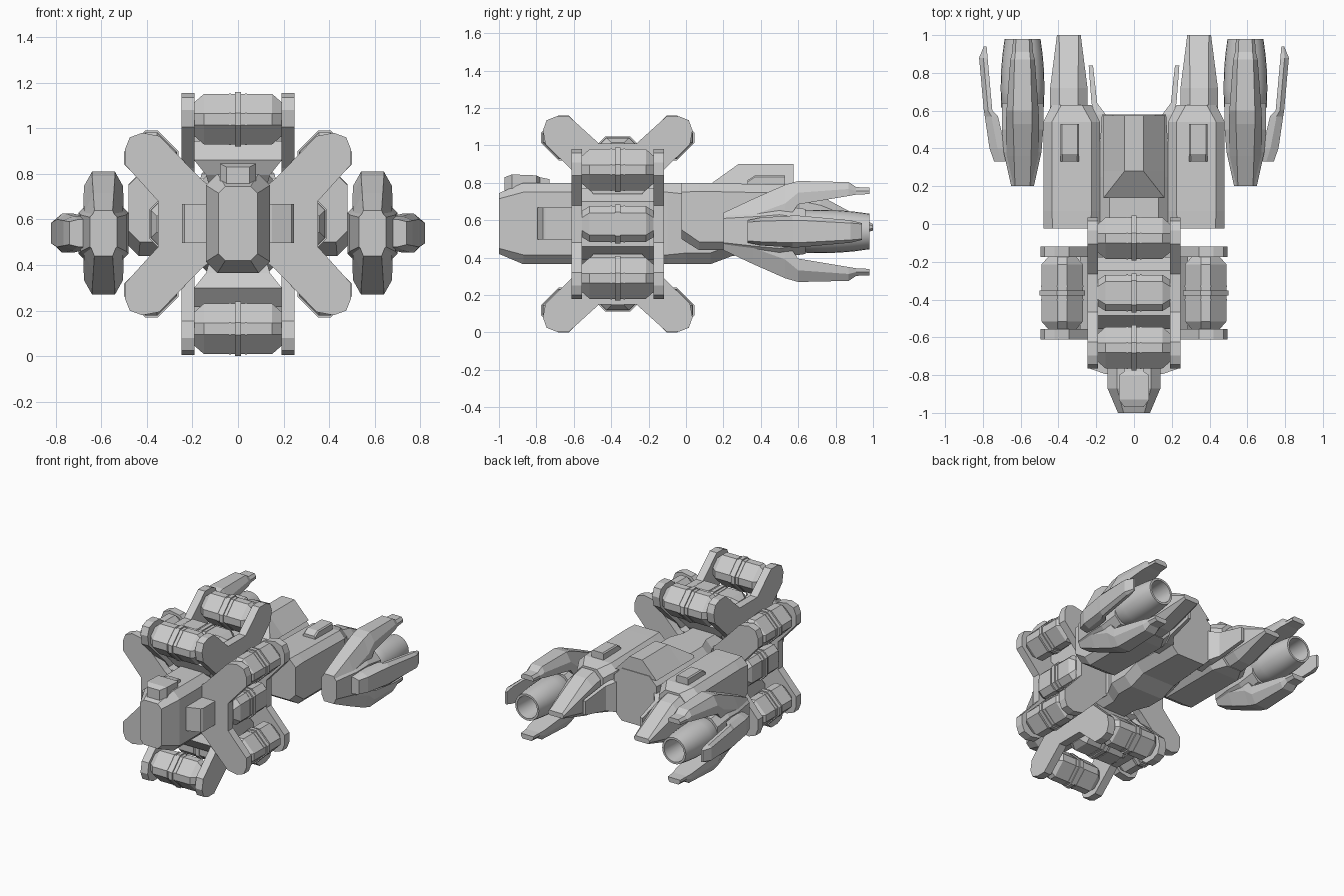
import bpy, bmesh, math
from mathutils import Vector

if "Cube" in bpy.data.objects:
    bpy.data.objects.remove(bpy.data.objects["Cube"])

CY, CZ = -0.365, 0.58      # centre of the cargo section
PX, PZ = 0.59, 0.54        # engine pod axis


def loft(name, rings):
    """Closed solid through a list of equal-length point rings."""
    bm = bmesh.new()
    vr = [[bm.verts.new(p) for p in ring] for ring in rings]
    n = len(vr[0])
    for a, b in zip(vr, vr[1:]):
        for i in range(n):
            bm.faces.new((a[i], a[(i + 1) % n], b[(i + 1) % n], b[i]))
    bm.faces.new(vr[0])
    bm.faces.new(vr[-1])
    bmesh.ops.recalc_face_normals(bm, faces=bm.faces)
    me = bpy.data.meshes.new(name)
    bm.to_mesh(me)
    bm.free()
    ob = bpy.data.objects.new(name, me)
    bpy.context.collection.objects.link(ob)
    return ob


def octo(hu, hv, c):
    """Rectangle with chamfered corners."""
    return [(hu - c, -hv), (hu, -hv + c), (hu, hv - c), (hu - c, hv),
            (-hu + c, hv), (-hu, hv - c), (-hu, -hv + c), (-hu + c, -hv)]


def body(name, stations, cx=0.0):
    """Loft along y; station = (y, half width, z low, z high, chamfer)."""
    return loft(name, [[(cx + u, y, (z0 + z1) / 2 + v)
                        for u, v in octo(hx, (z1 - z0) / 2, c)]
                       for y, hx, z0, z1, c in stations])


# --- central hull, dorsal ridge and nose details
body("hull", [(-1.0, .085, .42, .745, .03), (-.87, .14, .365, .80, .05),
              (-.1, .14, .365, .80, .05), (0.0, .19, .365, .80, .06),
              (.13, .19, .365, .80, .06), (.25, .19, .41, .80, .06),
              (.58, .17, .42, .80, .06)])
loft("dorsal_ridge", [[(-a, y, .78), (a, y, .78), (b, y, z), (-b, y, z)]
                      for y, a, b, z in ((.14, .165, .16, .80), (.28, .165, .05, .90),
                                         (.575, .165, .05, .90))])
loft("nose_sensor", [[(-w, y, .74), (w, y, .74), (w, y, z), (-w, y, z)]
                     for y, w, z in ((-.97, .05, .83), (-.93, .08, .845),
                                     (-.80, .08, .84), (-.78, .05, .83), (-.73, .05, .82))])
for s in (-1, 1):
    loft("nose_side_block", [[(s * .12, y, .497), (s * x, y, .497),
                              (s * x, y, .668), (s * .12, y, .668)]
                             for y, x in ((-.795, .15), (-.765, .235), (-.75, .245), (-.56, .245))])


# --- cargo cradles: a along the container axis, t sideways, r outward
HALF = [(.10, .35), (.26, .495), (.33, .495), (.38, .475), (.40, .42),
        (.386, .345), (.20, .165), (.13, .08)]
PLATE = HALF + [(-t, r) for t, r in reversed(HALF)]


def container(place, t0, r0, tilt):
    ca, sa = math.cos(tilt), math.sin(tilt)

    def ring(a, h, c):
        return [place(a, t0 + u * ca - v * sa, r0 + u * sa + v * ca)
                for u, v in octo(h, h, c)]
    loft("container", [ring(a, h, .036) for a, h in
                       ((-.192, .07), (-.15, .096), (.15, .096), (.192, .07))])
    for a, w, e in ((0, .014, .104), (-.035, .004, .099), (.035, .004, .099)):
        loft("container_band", [ring(a - w, e, .039), ring(a + w, e, .039)])


def cradle(place):
    for s in (-1, 1):
        loft("cradle_plate", [[place(s * a, t, r) for t, r in PLATE] for a in (.19, .247)])
    loft("cradle_bed", [[place(u, v, r) for u, v in
                         ((-w, -d), (w, -d), (w, d), (-w, d))]
                        for r, w, d in ((.10, .13, .13), (.135, .14, .16),
                                        (.20, .192, .19), (.285, .192, .12))])
    container(place, 0, .285, 0)
    for s in (-1, 1):
        container(place, s * .29, .38, math.pi / 4)


for s in (-1, 1):
    cradle(lambda a, t, r: Vector((a, CY + t, CZ + s * (r + .08))))
    cradle(lambda a, t, r: Vector((s * r, CY + a, CZ + t)))


# --- claw fins; station = (y, r inner, r outer, half width inner, half width outer)
def claw(name, stations, place):
    loft(name, [[place(y, -wi, ri), place(y, wi, ri), place(y, wi, (ri + ro) / 2),
                 place(y, wo, ro), place(y, -wo, ro), place(y, -wi, (ri + ro) / 2)]
                for y, ri, ro, wi, wo in stations])


TALL = [(.20, 0, .10, .06, .04), (.36, 0, .175, .085, .045), (.53, .05, .25, .088, .05),
        (.60, .145, .27, .085, .05), (.87, .19, .264, .065, .042), (.91, .197, .237, .055, .038),
        (.98, .20, .235, .05, .035)]
SIDE = [(.33, .07, .15, .06, .05), (.40, .09, .175, .075, .055), (.57, .13, .20, .085, .06),
        (.60, .16, .205, .085, .06), (.88, .185, .23, .06, .045), (.94, .19, .205, .045, .04)]

for s in (-1, 1):
    # inner engine block with a wedge tail
    body("engine_block", [(-.025, .15, .50, .80, .05), (.07, .15, .44, .80, .045),
                          (.54, .15, .44, .79, .045), (.63, .105, .45, .765, .05)], s * .33)
    body("engine_tail", [(.58, .10, .45, .76, .05), (.72, .099, .46, .73, .05),
                         (1.0, .063, .545, .58, .012)], s * .345)
    body("engine_hatch", [(.33, .048, .77, .815, .01), (.37, .048, .77, .84, .008),
                          (.53, .048, .77, .84, .008)], s * .34)
    # thin fin between hull and engine
    loft("inner_fin", [[(s * x0, y, CZ - h), (s * x1, y, CZ - h),
                        (s * x1, y, CZ + h), (s * x0, y, CZ + h)]
                       for y, x0, x1, h in ((.45, .12, .21, .12), (.58, .15, .205, .11),
                                            (.64, .195, .225, .09), (.84, .217, .24, .05))])
    # outer pod core and its claws
    body("pod_core", [(.20, .06, .45, .64, .03), (.38, .10, .41, .67, .05),
                      (.50, .11, .40, .68, .05), (.64, .11, .42, .66, .05)], s * PX)
    for d, nm in ((1, "upper_claw"), (-1, "lower_claw")):
        claw(nm, TALL, lambda y, w, r: (s * PX + w, y, PZ + d * r))
    claw("outer_claw", SIDE, lambda y, w, r: (s * (PX + r), y, PZ + w))
    # hollow round nozzle
    nozzle = loft("nozzle", [[(s * PX + r * math.cos(k * math.tau / 24), y,
                               PZ + r * math.sin(k * math.tau / 24)) for k in range(24)]
                             for y, r in ((.58, .09), (.62, .113), (.72, .116), (.82, .113),
                                          (.90, .106), (.98, .095), (.98, .080), (.78, .070))])
    bpy.ops.object.select_all(action='DESELECT')
    nozzle.select_set(True)
    bpy.context.view_layer.objects.active = nozzle
    bpy.ops.object.shade_smooth_by_angle(angle=math.radians(30))
